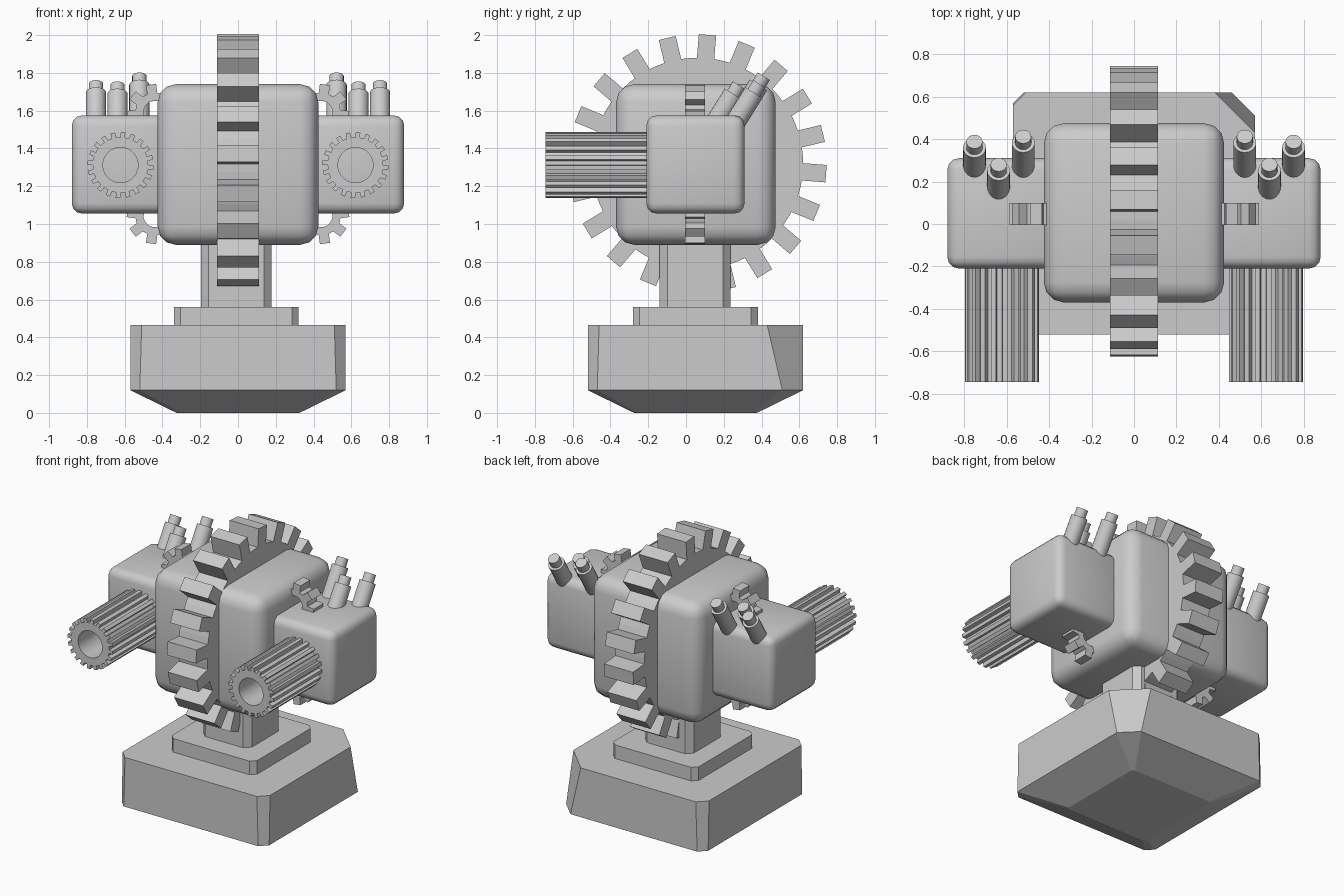
import bpy, bmesh, math
from mathutils import Vector

if "Cube" in bpy.data.objects:
    bpy.data.objects.remove(bpy.data.objects["Cube"])


def finish(name, bm, smooth=None):
    bmesh.ops.recalc_face_normals(bm, faces=bm.faces)
    me = bpy.data.meshes.new(name)
    bm.to_mesh(me)
    bm.free()
    ob = bpy.data.objects.new(name, me)
    bpy.context.collection.objects.link(ob)
    if smooth:
        for o in bpy.context.selected_objects:
            o.select_set(False)
        ob.select_set(True)
        bpy.context.view_layer.objects.active = ob
        bpy.ops.object.shade_smooth_by_angle(angle=math.radians(smooth))
    return ob


def loft(name, rings):
    """Stack equal-length outlines into a closed solid."""
    bm = bmesh.new()
    vs = [[bm.verts.new(p) for p in r] for r in rings]
    n = len(vs[0])
    for a, b in zip(vs, vs[1:]):
        for i in range(n):
            j = (i + 1) % n
            bm.faces.new((a[i], a[j], b[j], b[i]))
    bm.faces.new(vs[0])
    bm.faces.new(vs[-1])
    return finish(name, bm)


def outline(cx, cy, h, z, c, c_back_right=None):
    """Square with chamfered corners; one corner may differ."""
    pts = []
    for sx, sy in ((1, 1), (-1, 1), (-1, -1), (1, -1)):
        k = c_back_right if c_back_right and sx > 0 and sy > 0 else c
        pair = [(cx + sx * h, cy + sy * (h - k), z), (cx + sx * (h - k), cy + sy * h, z)]
        pts += pair if sx * sy > 0 else pair[::-1]
    return pts


def rounded_box(name, lo, hi, bevel, segs=3):
    bm = bmesh.new()
    bmesh.ops.create_cube(bm, size=1)
    lo, hi = Vector(lo), Vector(hi)
    for v in bm.verts:
        v.co = (lo + hi) / 2 + Vector([a * b for a, b in zip(v.co, hi - lo)])
    bmesh.ops.bevel(bm, geom=bm.edges[:], offset=bevel, segments=segs,
                    profile=0.5, affect='EDGES')
    return finish(name, bm, 35)


def gear(name, axis, centre, w0, w1, teeth, outer, root, half, phase=0.0, bore=0.0):
    """Straight-toothed gear; phase in degrees from +z, w0..w1 along the axis."""
    prof = []
    step = 2 * math.pi / teeth
    for i in range(teeth):
        a = math.radians(phase) + i * step
        ar, ao = math.asin(half / root), math.asin(half / outer)
        prof += [(root, a - ar), (outer, a - ao), (outer, a + ao), (root, a + ar), (root, a + step / 2)]

    bm = bmesh.new()

    def ring(radius, w):
        out = []
        for r, a in prof:
            r = radius or r
            u, v = centre[0] + r * math.sin(a), centre[1] + r * math.cos(a)
            out.append(bm.verts.new((w, u, v) if axis == 'X' else (u, w, v)))
        return out

    def bridge(a, b):
        for i in range(len(a)):
            j = (i + 1) % len(a)
            bm.faces.new((a[i], a[j], b[j], b[i]))

    f, b = ring(0, w0), ring(0, w1)
    bridge(f, b)
    if bore:
        fi, bi = ring(bore, w0), ring(bore, w1)
        bridge(f, fi)
        bridge(b, bi)
        bridge(fi, bi)
    else:
        bm.faces.new(f)
        bm.faces.new(b)
    return finish(name, bm)


def rod(name, start, end, r):
    bm = bmesh.new()
    d = Vector(end) - Vector(start)
    bmesh.ops.create_cone(bm, cap_ends=True, segments=20, radius1=r, radius2=r, depth=d.length)
    rot = d.to_track_quat('Z', 'Y')
    for v in bm.verts:
        v.co = rot @ v.co + (Vector(start) + Vector(end)) / 2
    return finish(name, bm, 35)


# Pedestal: tapered foot, step and neck
loft("base", [outline(0, 0.05, 0.325, 0, 0.02),
              outline(0, 0.05, 0.57, 0.12, 0.05, 0.11),
              outline(0, 0.05, 0.57, 0.465, 0.06, 0.19)])
loft("base_step", [outline(-0.01, 0.05, 0.33, 0.46, 0.035),
                   outline(-0.01, 0.05, 0.33, 0.56, 0.035)])
loft("neck", [outline(-0.01, 0.048, 0.187, 0.55, 0.04),
              outline(-0.01, 0.048, 0.187, 0.95, 0.04)])

# Head block with the large wheel around it
rounded_box("head", (-0.425, -0.37, 0.89), (0.425, 0.475, 1.74), 0.095)
gear("main_gear", 'X', (0.06, 1.32), -0.112, 0.112, 20, 0.685, 0.56, 0.046, 4.5)

# Mirrored side assemblies
for s, side in ((-1, "left"), (1, "right")):
    x0, x1 = sorted((s * 0.36, s * 0.88))
    rounded_box(side + "_pod", (x0, -0.21, 1.055), (x1, 0.31, 1.575), 0.055)
    gear(side + "_barrel", 'Y', (s * 0.622, 1.312), -0.745, -0.15, 20, 0.175, 0.147, 0.012, 4.5, 0.093)
    # Small cogs between the pod and the head
    for z, phase, where in ((1.592, 8, "upper"), (1.043, 172, "lower")):
        gear(f"{side}_{where}_cog", 'Y', (s * 0.44, z), -0.005, 0.1, 8, 0.15, 0.103, 0.027,
             s * phase, 0.06)
    # Stepped rods leaning back out of the pod top
    d = Vector((0, 0.53, 0.848))
    for i, (x, y, z) in enumerate(((0.522, 0.412, 1.782), (0.638, 0.28, 1.735), (0.752, 0.388, 1.742))):
        tip = Vector((s * x, y, z))
        rod(f"{side}_rod_{i}", tip - d * 0.32, tip - d * 0.055, 0.054)
        rod(f"{side}_rod_tip_{i}", tip - d * 0.1, tip, 0.038)
